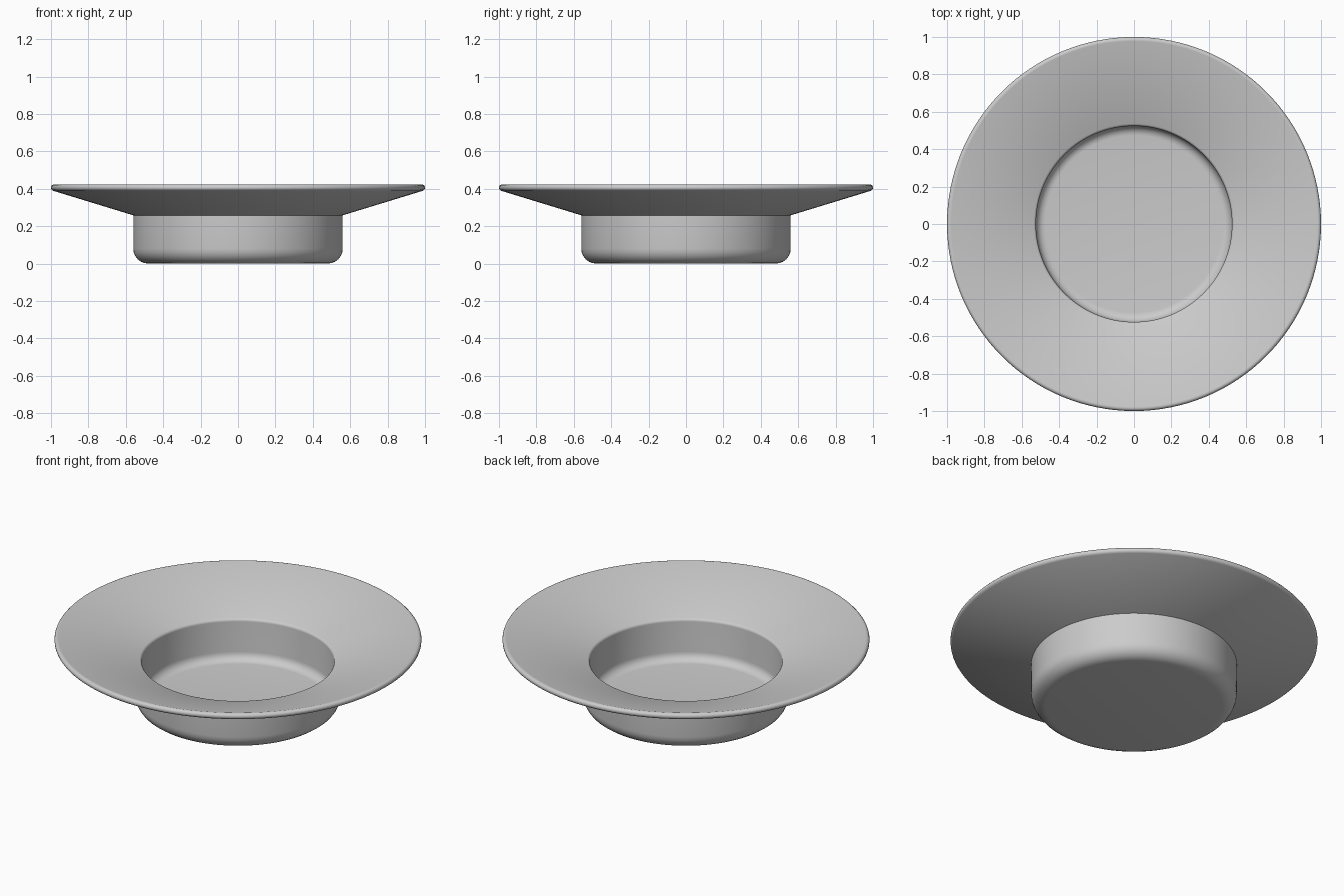
import bpy, bmesh, math

if "Cube" in bpy.data.objects:
    bpy.data.objects.remove(bpy.data.objects["Cube"])

SEGMENTS = 128


def fillet(cr, cz, rad, start, end, steps=6):
    """Arc points (radius, height) between two angles in degrees."""
    pts = []
    for i in range(steps + 1):
        a = math.radians(start + (end - start) * i / steps)
        pts.append((cr + rad * math.cos(a), cz + rad * math.sin(a)))
    return pts


# Closed cross-section, from the underside centre round to the floor centre
profile = [(0, 0)]
profile += fillet(0.48, 0.08, 0.08, -90, 0)        # rounded foot
profile += [(0.56, 0.258)]                         # outer wall meets brim
profile += [(0.988, 0.389)]                        # brim underside
profile += fillet(0.983, 0.406, 0.017, -45, 107)   # rolled lip
profile += fillet(0.542, 0.27, 0.018, 107, 180)    # soft inner shoulder
profile += fillet(0.474, 0.09, 0.05, 0, -90)       # inner floor fillet
profile += [(0, 0.04)]

# Dish: revolve the cross-section about z
bm = bmesh.new()
verts = [bm.verts.new((r, 0, z)) for r, z in profile]
edges = [bm.edges.new(pair) for pair in zip(verts, verts[1:])]
bmesh.ops.spin(bm, geom=verts + edges, cent=(0, 0, 0), axis=(0, 0, 1),
               angle=2 * math.pi, steps=SEGMENTS, use_duplicate=False)
bmesh.ops.remove_doubles(bm, verts=bm.verts, dist=0.0005)
bmesh.ops.recalc_face_normals(bm, faces=bm.faces)
mesh = bpy.data.meshes.new("wide_brim_dish")
bm.to_mesh(mesh)
bm.free()

dish = bpy.data.objects.new("wide_brim_dish", mesh)
bpy.context.collection.objects.link(dish)
bpy.context.view_layer.objects.active = dish
dish.select_set(True)
bpy.ops.object.shade_smooth_by_angle(angle=math.radians(32))
